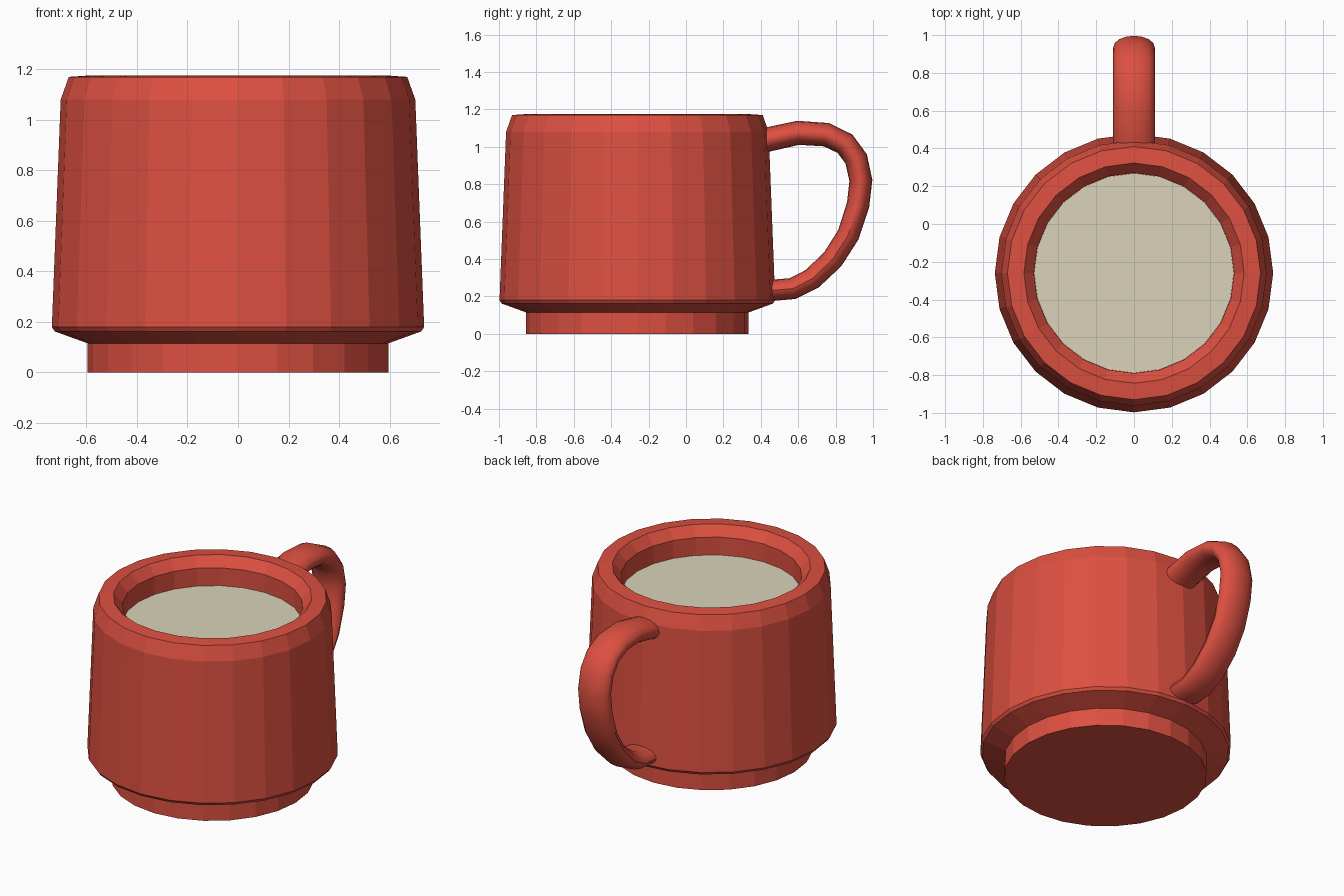
import bpy, bmesh, math
from mathutils import Vector

if "Cube" in bpy.data.objects:
    bpy.data.objects.remove(bpy.data.objects["Cube"])

SIDES = 24
CENTRE_Y = -0.26


def material(name, rgb):
    m = bpy.data.materials.new(name)
    m.diffuse_color = (*rgb, 1.0)
    m.use_nodes = True
    m.node_tree.nodes["Principled BSDF"].inputs["Base Color"].default_value = m.diffuse_color
    return m


red = material("red glaze", (0.72, 0.08, 0.052))
cream = material("cream drink", (0.70, 0.65, 0.49))


def skin(name, rings, mat, smooth_angle=None):
    """Bridge a list of equal point rings and cap both ends."""
    bm = bmesh.new()
    loops = [[bm.verts.new(p) for p in ring] for ring in rings]
    n = len(loops[0])
    for a, b in zip(loops, loops[1:]):
        for i in range(n):
            j = (i + 1) % n
            bm.faces.new((a[i], a[j], b[j], b[i]))
    bm.faces.new(loops[0][::-1])
    bm.faces.new(loops[-1])
    bmesh.ops.recalc_face_normals(bm, faces=bm.faces)
    mesh = bpy.data.meshes.new(name)
    bm.to_mesh(mesh)
    bm.free()
    mesh.materials.append(mat)
    obj = bpy.data.objects.new(name, mesh)
    bpy.context.collection.objects.link(obj)
    if smooth_angle:
        bpy.ops.object.select_all(action='DESELECT')
        obj.select_set(True)
        bpy.context.view_layer.objects.active = obj
        bpy.ops.object.shade_smooth_by_angle(angle=math.radians(smooth_angle))
    return obj


def circle(r, z):
    return [(r * math.sin(2 * math.pi * i / SIDES),
             CENTRE_Y + r * math.cos(2 * math.pi * i / SIDES), z)
            for i in range(SIDES)]


# Mug body: foot, wall, rounded rim and the inside down to the drink
profile = [(0.595, 0), (0.595, 0.115), (0.725, 0.162), (0.737, 0.18),
           (0.702, 1.08), (0.67, 1.17), (0.583, 1.176), (0.53, 1.115),
           (0.53, 0.99)]
skin("mug_body", [circle(r, z) for r, z in profile], red)

# Drink surface
skin("drink", [circle(0.529, 0.992), circle(0.529, 1.0)], cream)

# Handle: an oval section swept along a path in the y-z plane
path = [(0.38, 1.02), (0.44, 1.04), (0.60, 1.075), (0.75, 1.065),
        (0.85, 1.017), (0.91, 0.935), (0.935, 0.82), (0.92, 0.69),
        (0.868, 0.53), (0.785, 0.40), (0.675, 0.295), (0.57, 0.242),
        (0.46, 0.233), (0.41, 0.233)]
pts = [Vector((0, y, z)) for y, z in path]
rings = []
for k, p in enumerate(pts):
    t = (pts[min(k + 1, len(pts) - 1)] - pts[max(k - 1, 0)]).normalized()
    out = Vector((0, -t.z, t.y))
    half = 0.066 - 0.010 * k / (len(pts) - 1)
    rings.append([p + out * half * math.sin(a) + Vector((0.11 * math.cos(a), 0, 0))
                  for a in (2 * math.pi * i / 16 for i in range(16))])
skin("handle", rings, red, 40)
